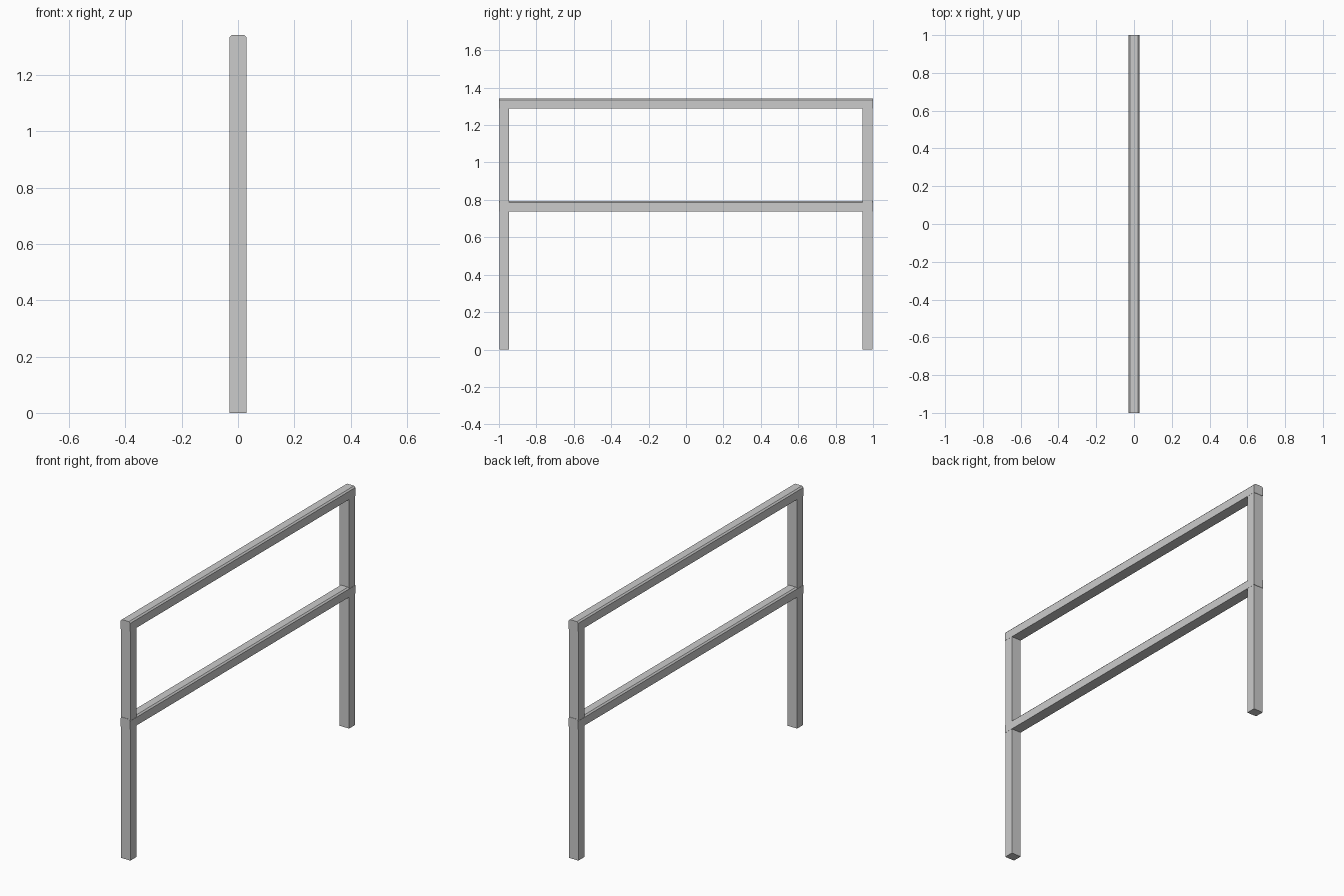
import bpy, bmesh

if "Cube" in bpy.data.objects:
    bpy.data.objects.remove(bpy.data.objects["Cube"])

def prism(name, profile, y0, y1):
    """Extrude an (x, z) profile along y."""
    bm = bmesh.new()
    face = bm.faces.new([bm.verts.new((x, y0, z)) for x, z in profile])
    ext = bmesh.ops.extrude_face_region(bm, geom=[face])
    verts = [v for v in ext["geom"] if isinstance(v, bmesh.types.BMVert)]
    bmesh.ops.translate(bm, verts=verts, vec=(0, y1 - y0, 0))
    bmesh.ops.recalc_face_normals(bm, faces=bm.faces)
    mesh = bpy.data.meshes.new(name)
    bm.to_mesh(mesh)
    bm.free()
    obj = bpy.data.objects.new(name, mesh)
    bpy.context.collection.objects.link(obj)
    return obj

W = 0.03      # half width
T = 0.054     # bar thickness
C = 0.008     # chamfer on rail tops

# Horizontal rails with chamfered upper edges
for name, top in (("top_rail", 1.342), ("middle_rail", 0.793)):
    prism(name, [(-W, top - T), (W, top - T), (W, top - C), (W - C, top),
                 (C - W, top), (-W, top - C)], -1, 1)

# Upright posts, ending under the chamfer of the top rail
P = W - 0.0005
post_profile = [(-P, 0), (P, 0), (P, 1.33), (-P, 1.33)]
prism("front_post", post_profile, -0.998, -0.945)
prism("back_post", post_profile, 0.945, 0.998)
